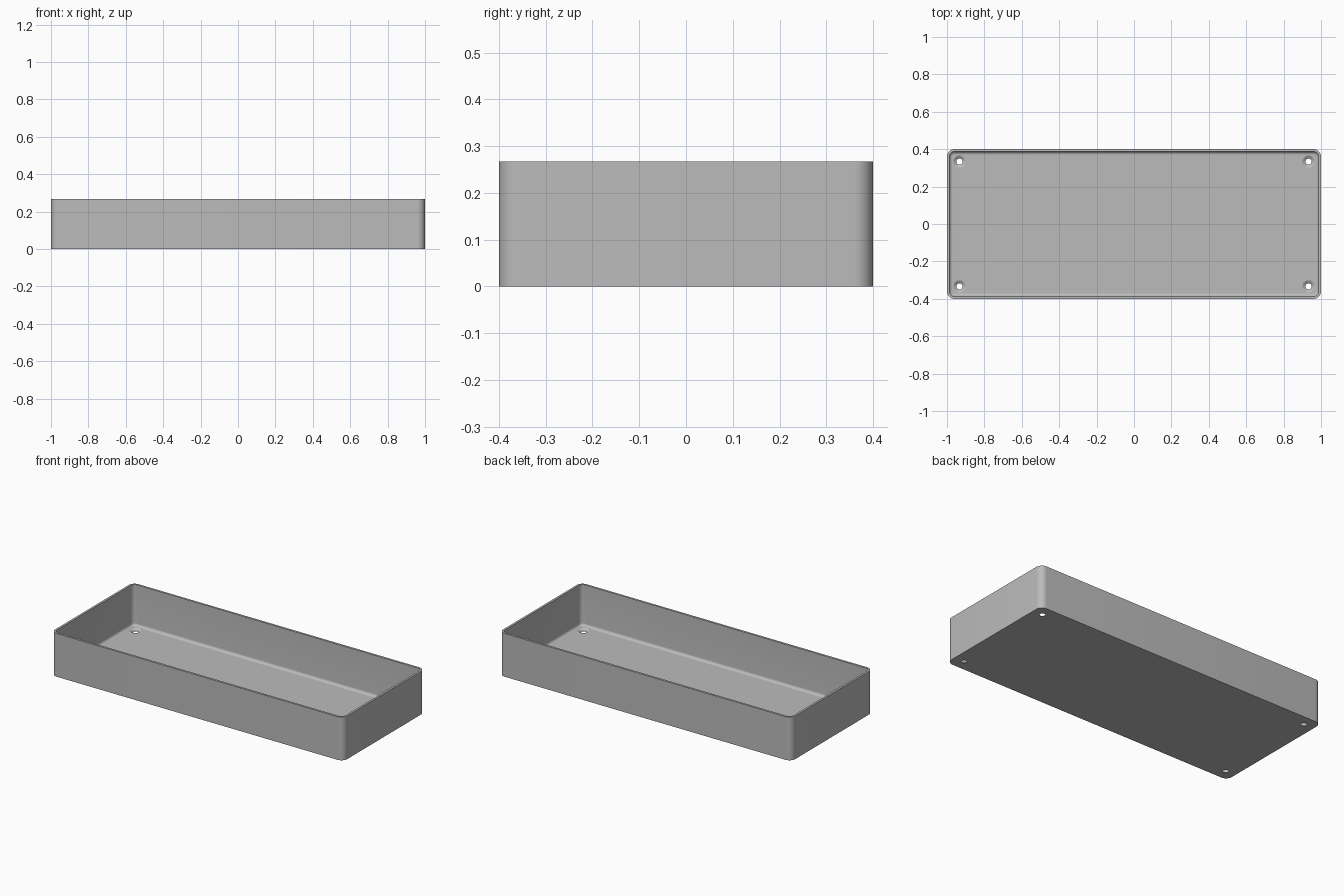
import bpy
import bmesh
from math import cos, sin, pi

cube = bpy.data.objects.get("Cube")
if cube:
    bpy.data.objects.remove(cube)

# Overall sizes
HALF_X, HALF_Y, HEIGHT = 1.0, 0.4, 0.267
CORNER, WALL, FLOOR, FILLET = 0.04, 0.0133, 0.0133, 0.0165
HOLE_INSET, HOLE_R, SINK_R = 0.0667, 0.0165, 0.0325
ARC_STEPS, FILLET_STEPS, HOLE_SIDES = 10, 8, 32

grey = bpy.data.materials.new("plain grey")
grey.use_nodes = True
colour = (0.5, 0.5, 0.5, 1)
grey.diffuse_color = colour
grey.node_tree.nodes["Principled BSDF"].inputs["Base Color"].default_value = colour

bm = bmesh.new()


def rounded_loop(inset, z):
    """Rounded rectangle, all insets sharing the same corner centres."""
    r = CORNER - inset
    loop = []
    for quarter, (sx, sy) in enumerate([(1, 1), (-1, 1), (-1, -1), (1, -1)]):
        for i in range(ARC_STEPS + 1):
            a = (quarter + i / ARC_STEPS) * pi / 2
            loop.append(bm.verts.new((sx * (HALF_X - CORNER) + r * cos(a),
                                      sy * (HALF_Y - CORNER) + r * sin(a), z)))
    return loop


def circle_loop(x, y, r, z):
    steps = [2 * pi * i / HOLE_SIDES for i in range(HOLE_SIDES)]
    return [bm.verts.new((x + r * cos(a), y + r * sin(a), z)) for a in steps]


def skin(loops):
    for a, b in zip(loops, loops[1:]):
        n = len(a)
        for i in range(n):
            j = (i + 1) % n
            bm.faces.new((a[i], a[j], b[j], b[i]))


def fill(loops):
    """Fill a flat outline that has holes in it."""
    edges = [bm.edges.get((l[i - 1], l[i])) for l in loops for i in range(len(l))]
    bmesh.ops.triangle_fill(bm, edges=edges, use_beauty=True, normal=(0, 0, 1))


# Wall section: outside, rim, inside, then the fillet down to the floor
section = [(0, 0), (0, HEIGHT), (WALL, HEIGHT)]
for i in range(FILLET_STEPS + 1):
    a = i / FILLET_STEPS * pi / 2
    section.append((WALL + FILLET * (1 - cos(a)), FLOOR + FILLET * (1 - sin(a))))
walls = [rounded_loop(inset, z) for inset, z in section]
skin(walls)

# Countersunk screw holes in the four corners
holes = []
for sx in (-1, 1):
    for sy in (-1, 1):
        x, y = sx * (HALF_X - HOLE_INSET), sy * (HALF_Y - HOLE_INSET)
        hole = [circle_loop(x, y, r, z) for r, z in
                [(HOLE_R, 0), (HOLE_R, FLOOR * 0.25), (SINK_R, FLOOR)]]
        skin(hole)
        holes.append(hole)

# Underside and floor
fill([walls[0]] + [h[0] for h in holes])
fill([walls[-1]] + [h[-1] for h in holes])
bmesh.ops.recalc_face_normals(bm, faces=bm.faces)

mesh = bpy.data.meshes.new("tray")
bm.to_mesh(mesh)
bm.free()
mesh.materials.append(grey)
tray = bpy.data.objects.new("tray", mesh)
bpy.context.collection.objects.link(tray)
bpy.ops.object.select_all(action="DESELECT")
tray.select_set(True)
bpy.context.view_layer.objects.active = tray
bpy.ops.object.shade_smooth_by_angle(angle=pi / 6)
